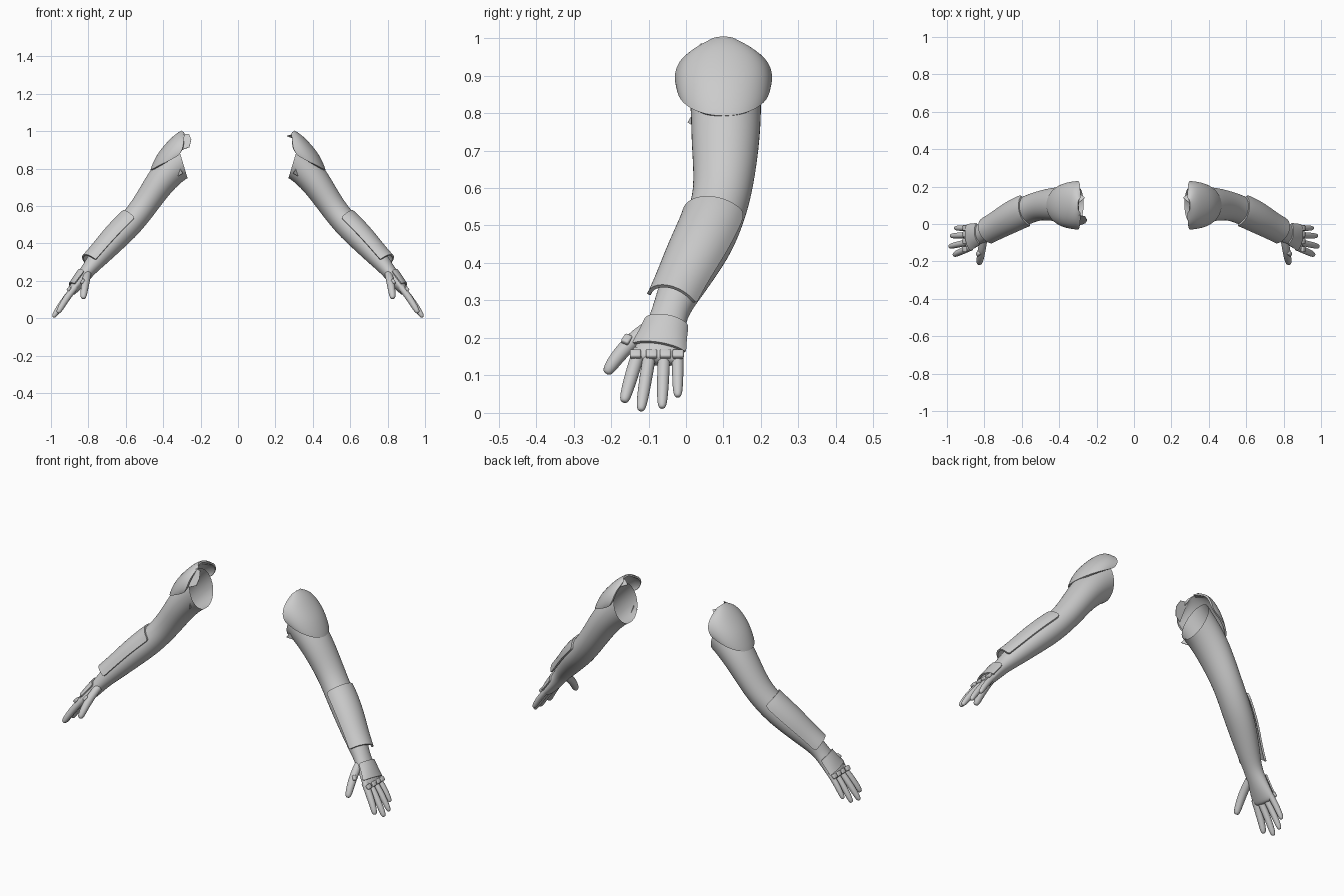
import bpy, bmesh, math
from mathutils import Vector as V, Matrix

if "Cube" in bpy.data.objects:
    bpy.data.objects.remove(bpy.data.objects["Cube"])

grey = bpy.data.materials.new("plain grey")
grey.diffuse_color = (0.6, 0.6, 0.6, 1)
grey.use_nodes = True
grey.node_tree.nodes["Principled BSDF"].inputs["Base Color"].default_value = grey.diffuse_color
OUT = V((0.8, 0, 0.6))            # direction the outside of the arm faces


def finish(name, bm, subsurf=0, thick=0, mirror=True, bevel=0):
    """Turn a bmesh into an object, apply its modifiers and shade it."""
    bmesh.ops.recalc_face_normals(bm, faces=bm.faces[:])
    me = bpy.data.meshes.new(name)
    bm.to_mesh(me)
    bm.free()
    ob = bpy.data.objects.new(name, me)
    bpy.context.collection.objects.link(ob)
    me.materials.append(grey)
    if subsurf:
        ob.modifiers.new("smooth", 'SUBSURF').levels = subsurf
    if thick:
        m = ob.modifiers.new("thickness", 'SOLIDIFY')
        m.thickness, m.offset = thick, 0
    if bevel:
        m = ob.modifiers.new("bevel", 'BEVEL')
        m.width, m.segments = bevel, 3
    if mirror:
        ob.modifiers.new("mirror", 'MIRROR')
    bpy.ops.object.select_all(action='DESELECT')
    ob.select_set(True)
    bpy.context.view_layer.objects.active = ob
    for m in list(ob.modifiers):
        bpy.ops.object.modifier_apply(modifier=m.name)
    bpy.ops.object.shade_smooth_by_angle(angle=math.radians(40))
    return ob


def loft(rings, closed=True, cap=False):
    """Skin a list of point rings."""
    bm = bmesh.new()
    rows = [[bm.verts.new(p) for p in r] for r in rings]
    for a, b in zip(rows, rows[1:]):
        n = len(a)
        for i in range(n if closed else n - 1):
            j = (i + 1) % n
            bm.faces.new((a[i], a[j], b[j], b[i]))
    if cap:
        bm.faces.new(rows[-1])
    return bm


def sections(secs, angles, grow=0.0, first=None):
    """Elliptical rings around a path; each section is x, y, z, half depth, half width."""
    pts = [V(s[:3]) for s in secs]
    rings = []
    for i, s in enumerate(secs):
        t = (pts[min(i + 1, len(pts) - 1)] - pts[max(i - 1, 0)]).normalized()
        if first and i == 0:
            t = V(first).normalized()
        o = (OUT - t * OUT.dot(t)).normalized()
        w = t.cross(o)             # points to the front
        d, h = (s[3] + grow) * 1.047, (s[4] + grow) * 1.047
        rings.append([pts[i] + o * d * math.cos(a) + w * h * math.sin(a) for a in angles])
    return rings


def span(lo, hi, n):
    return [math.radians(lo + (hi - lo) * i / (n - 1)) for i in range(n)]


FULL = [math.tau * i / 12 for i in range(12)]

# arm and palm, open at the shoulder
arm = [(.30, .105, .85, .105, .095),
       (.365, .107, .79, .088, .093),
       (.43, .105, .71, .077, .09),
       (.51, .10, .585, .068, .076),
       (.585, .07, .495, .069, .076),
       (.655, .035, .425, .066, .074),
       (.745, -.018, .325, .053, .058),
       (.795, -.045, .265, .040, .046),
       (.842, -.060, .205, .035, .057),
       (.882, -.075, .152, .026, .070),
       (.897, -.077, .132, .020, .066)]
finish("arm", loft(sections(arm, FULL, first=(1, 0, -.3)), cap=True), 2)

# forearm guard, a shell over the outer side, flared at the wrist
guard = [(.560, .078, .520, .067, .076),
         (.585, .070, .495, .069, .076),
         (.655, .035, .425, .067, .074),
         (.725, -.006, .348, .059, .064),
         (.768, -.030, .298, .060, .062),
         (.776, -.035, .289, .060, .062)]
finish("forearm_guard", loft(sections(guard, span(-62, 88, 9), .006), False), 2, .010)

# plate on the back of the hand
plate = [(.818, -.052, .234, .037, .055),
         (.842, -.060, .205, .035, .058),
         (.870, -.071, .170, .030, .068),
         (.873, -.072, .166, .030, .068)]
finish("hand_plate", loft(sections(plate, span(-72, 72, 9), .003), False), 2, .008)


# fingers and thumb: base, middle and tip with a radius
def digit(name, base, mid, tip, r):
    base, mid, tip = V(base), V(mid), V(tip)
    secs = []
    for t, k in ((0, 1), (.3, 1.05), (.6, 1), (.85, .88), (.96, .68), (1, .3)):
        p = base.lerp(mid, t).lerp(mid.lerp(tip, t), t)
        secs.append((*p, r * k, r * k))
    finish(name, loft(sections(secs, FULL[::2], r * .06), cap=True), 2)


for name, yb, yt, xt, zt, r in (("index_finger", -.125, -.166, .963, .028, .019),
                                ("middle_finger", -.095, -.121, .988, .005, .018),
                                ("ring_finger", -.058, -.064, .980, .012, .017),
                                ("little_finger", -.022, -.022, .957, .042, .016)):
    b, t = V((.872, yb, .165)), V((xt, yt, zt))
    digit(name, b, b.lerp(t, .5) + OUT * .010, t, r)
digit("thumb", (.805, -.085, .235), (.818, -.165, .190), (.828, -.213, .104), .022)


# small bevelled plates over the knuckles and the thumb joint
def pad(name, loc, size, roll=0):
    bm = bmesh.new()
    bmesh.ops.create_cube(bm, size=1)
    m = (Matrix.Translation(loc) @ Matrix.Rotation(-.6435, 4, 'Y')
         @ Matrix.Rotation(roll, 4, 'X') @ Matrix.Diagonal((*size, 1)))
    bm.transform(m)
    finish(name, bm, bevel=.005)


for i, y in enumerate((-.135, -.092, -.055, -.021)):
    pad("knuckle_plate_%d" % (i + 1), (.904, y, .157), (.016, .030, .025))
pad("thumb_plate", (.832, -.158, .196), (.016, .022, .028), -.5)

# shoulder pad: outer profile point, inner edge point, half width
profile = [((.298, 1.00), (.288, .985), .035),
           ((.335, .980), (.288, .962), .085),
           ((.385, .930), (.290, .935), .112),
           ((.430, .875), (.295, .905), .122),
           ((.458, .815), (.308, .885), .121),
           ((.466, .790), (.314, .872), .118)]
rows = []
for (xo, zo), (xi, zi), w in profile:
    row = []
    for a in span(-90, 90, 11):
        k = max(0, math.cos(a)) ** .9
        row.append(V((xi + (xo - xi) * k, .10 - w * 1.03 * math.sin(a), zi + (zo - zi) * k)))
    rows.append(row)
finish("shoulder_pad", loft(rows, False), 2, .010)


# ragged flaps at the open shoulder
def flap(name, pts, mirror):
    bm = bmesh.new()
    bm.faces.new([bm.verts.new(p) for p in pts])
    finish(name, bm, thick=.003, mirror=mirror)


flap("rear_flap", [(.30, .17, .96), (.262, .14, .975), (.30, .11, .985)], True)
flap("lower_flap", [(.31, .02, .80), (.295, .005, .775), (.32, .03, .76)], True)
flap("torn_front_flap", [(-.30, .05, .985), (-.262, .04, .985), (-.25, .02, .955),
                         (-.26, .005, .915), (-.30, -.01, .90)], False)
